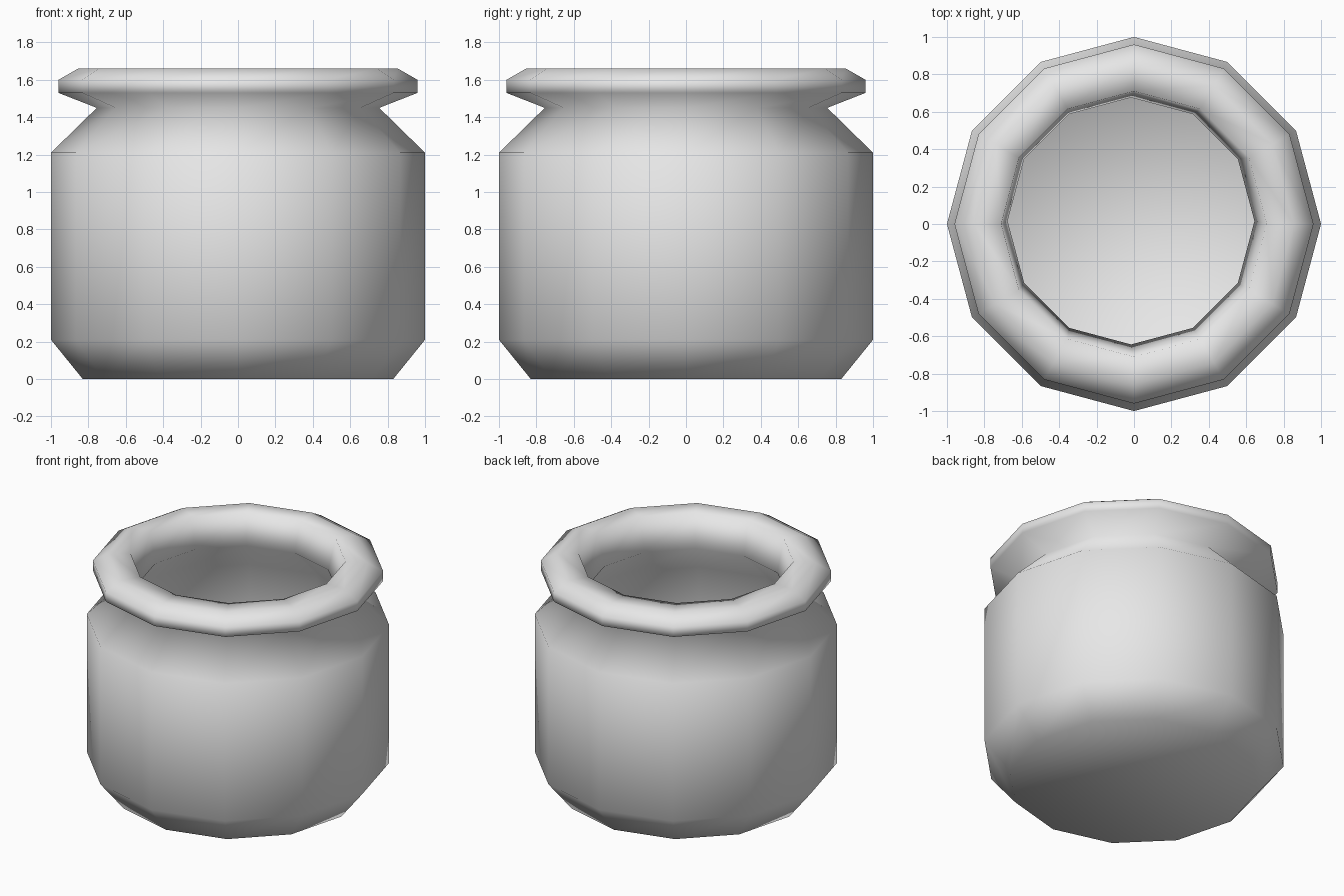
import bpy
import bmesh
import math

cube = bpy.data.objects.get("Cube")
if cube:
    bpy.data.objects.remove(cube, do_unlink=True)

SIDES = 12

# Plain clay-grey material
clay = bpy.data.materials.new("light_grey")
clay.use_nodes = True
colour = (0.8, 0.8, 0.8, 1.0)
clay.diffuse_color = colour
clay.node_tree.nodes["Principled BSDF"].inputs["Base Color"].default_value = colour

# Wall profiles as (radius, height)
outside = [(0.83, 0.0), (1.0, 0.21), (1.0, 1.21), (0.755, 1.45),
           (0.96, 1.53), (0.96, 1.60), (0.855, 1.66), (0.71, 1.66)]
inside = [(0.66, 1.43), (0.91, 1.18), (0.91, 0.26), (0.79, 0.09)]
INSIDE_SHIFT = 0.016  # the hollow sits slightly off centre


def add_ring(bm, radius, height, shift=0.0):
    """Add one ring of vertices around the pot's axis."""
    ring = []
    for i in range(SIDES):
        a = math.tau * i / SIDES
        ring.append(bm.verts.new((radius * math.cos(a) - shift,
                                  radius * math.sin(a) + shift, height)))
    return ring


def build_pot():
    bm = bmesh.new()
    rings = [add_ring(bm, r, z) for r, z in outside]
    rings += [add_ring(bm, r, z, INSIDE_SHIFT) for r, z in inside]

    # Walls, from the base over the lip and down into the hollow
    for low, high in zip(rings, rings[1:]):
        for i in range(SIDES):
            j = (i + 1) % SIDES
            bm.faces.new((low[i], low[j], high[j], high[i]))

    # Base underneath and floor of the hollow
    bm.faces.new(rings[0][::-1])
    bm.faces.new(rings[-1])
    bmesh.ops.recalc_face_normals(bm, faces=bm.faces)
    for face in bm.faces:
        face.smooth = True

    mesh = bpy.data.meshes.new("pot")
    bm.to_mesh(mesh)
    bm.free()
    mesh.materials.append(clay)
    pot = bpy.data.objects.new("pot", mesh)
    bpy.context.collection.objects.link(pot)


build_pot()
